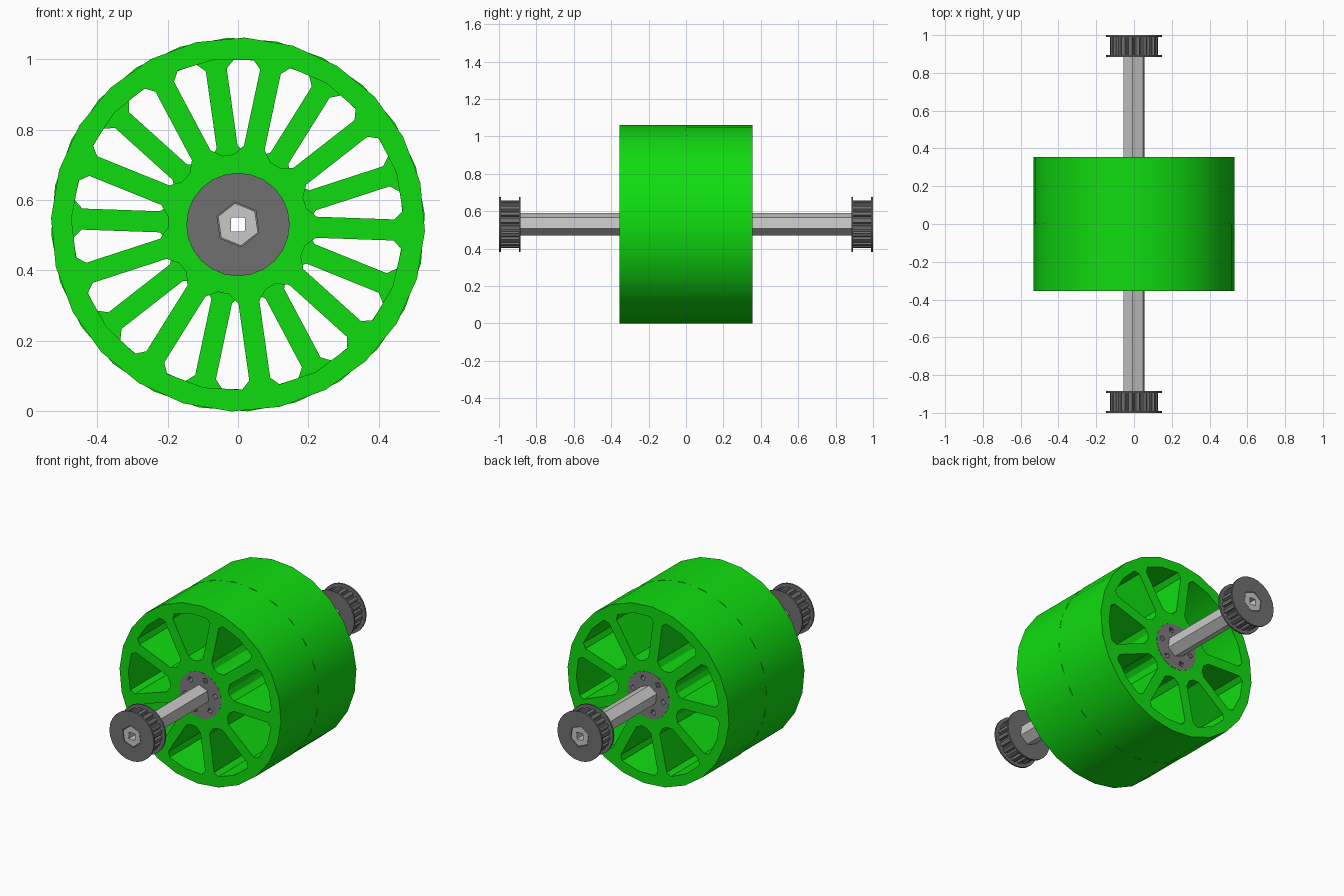
import bpy, bmesh, math
from mathutils import Matrix

if "Cube" in bpy.data.objects:
    bpy.data.objects.remove(bpy.data.objects["Cube"], do_unlink=True)

AXLE_Z = 0.53
TWIST = -2        # turn of the whole assembly, degrees
SPOKES = 9


def material(name, rgb):
    m = bpy.data.materials.new(name)
    m.use_nodes = True
    m.diffuse_color = (*rgb, 1)
    m.node_tree.nodes["Principled BSDF"].inputs["Base Color"].default_value = (*rgb, 1)
    return m


green = material("green", (0.005, 0.72, 0.005))
dark_grey = material("dark grey", (0.16, 0.16, 0.16))
mid_grey = material("mid grey", (0.2, 0.2, 0.2))
light_grey = material("light grey", (0.58, 0.58, 0.58))


def polar(r, deg):
    a = math.radians(deg)
    return r * math.cos(a), r * math.sin(a)


def ring(r, n, phase=0):
    return [polar(r, phase + 360 * i / n) for i in range(n)]


def extrude(name, outlines, y0, y1, mat):
    """Fill the first outline, with the others as holes, and extrude along y."""
    curve = bpy.data.curves.new(name, "CURVE")
    curve.dimensions = "2D"
    curve.fill_mode = "BOTH"
    curve.extrude = (y1 - y0) / 2
    for pts in outlines:
        s = curve.splines.new("POLY")
        s.points.add(len(pts) - 1)
        for p, (x, y) in zip(s.points, pts):
            p.co = (x, y, 0, 1)
        s.use_cyclic_u = True
    temp = bpy.data.objects.new(name + "_profile", curve)
    bpy.context.collection.objects.link(temp)
    deps = bpy.context.evaluated_depsgraph_get()
    mesh = bpy.data.meshes.new_from_object(temp.evaluated_get(deps))
    bpy.data.objects.remove(temp, do_unlink=True)
    bpy.data.curves.remove(curve)

    # Stand the profile up, facing the front, and weld it
    mesh.transform(Matrix.Translation((0, (y0 + y1) / 2, AXLE_Z))
                   @ Matrix.Rotation(math.pi / 2, 4, "X"))
    bm = bmesh.new()
    bm.from_mesh(mesh)
    bmesh.ops.remove_doubles(bm, verts=bm.verts, dist=1e-5)
    bmesh.ops.recalc_face_normals(bm, faces=bm.faces)
    bm.to_mesh(mesh)
    bm.free()
    mesh.materials.clear()
    mesh.materials.append(mat)
    mesh.polygons.foreach_set("material_index", [0] * len(mesh.polygons))
    mesh.name = name
    ob = bpy.data.objects.new(name, mesh)
    bpy.context.collection.objects.link(ob)
    bpy.ops.object.select_all(action="DESELECT")
    ob.select_set(True)
    bpy.context.view_layer.objects.active = ob
    bpy.ops.object.shade_smooth_by_angle(angle=math.radians(30))
    return ob


def opening(centre):
    """Gap between two parallel-sided spokes, with cut corners."""
    def half(r):
        return 180 / SPOKES - math.degrees(math.asin(0.03 / r))
    side = [(0.2, half(0.2) * 0.4), (0.225, half(0.225)),
            (0.445, half(0.445)), (0.47, half(0.47) * 0.82)]
    return ([polar(r, centre + a) for r, a in side] + [polar(0.474, centre)]
            + [polar(r, centre - a) for r, a in reversed(side)])


# Two spoked wheels, the rear one turned by half a spoke
step = 360 / SPOKES
for name, y0, y1, turn in (("front_wheel", -0.355, 0, TWIST),
                           ("rear_wheel", 0, 0.355, TWIST + step / 2)):
    gaps = [opening(turn + step * (i + 0.5)) for i in range(SPOKES)]
    extrude(name, [ring(0.532, 24, turn), ring(0.138, 24, turn)] + gaps, y0, y1, green)

# Hub core with a ring of small holes
holes = []
for i in range(6):
    cx, cy = polar(0.1, 60 * i + 10)
    holes.append([(cx + x, cy + y) for x, y in ring(0.018, 4, 60 * i)])
extrude("hub", [ring(0.138, 24, TWIST), ring(0.06, 6, 38)] + holes, -0.356, 0.356, mid_grey)

# Hollow hexagonal axle
extrude("axle", [ring(0.061, 6, 38), ring(0.028, 4, 43)], -0.999, 0.999, light_grey)

# Toothed pulleys with a flange on each side
TEETH = 20
teeth = []
for i in range(TEETH):
    for r, f in ((0.112, 0.1), (0.127, 0.25), (0.127, 0.75), (0.112, 0.9)):
        teeth.append(polar(r, (i + f) * 360 / TEETH))
bore = ring(0.064, 6, 38)
for end, sign in (("front", -1), ("rear", 1)):
    for part, outline, a, b in (("outer_flange", ring(0.147, 24), 0.99, 1.0),
                                ("pulley_teeth", teeth, 0.894, 0.99),
                                ("inner_flange", ring(0.147, 24), 0.884, 0.894)):
        y0, y1 = sorted((sign * a, sign * b))
        extrude(f"{end}_{part}", [outline, bore], y0, y1, dark_grey)
